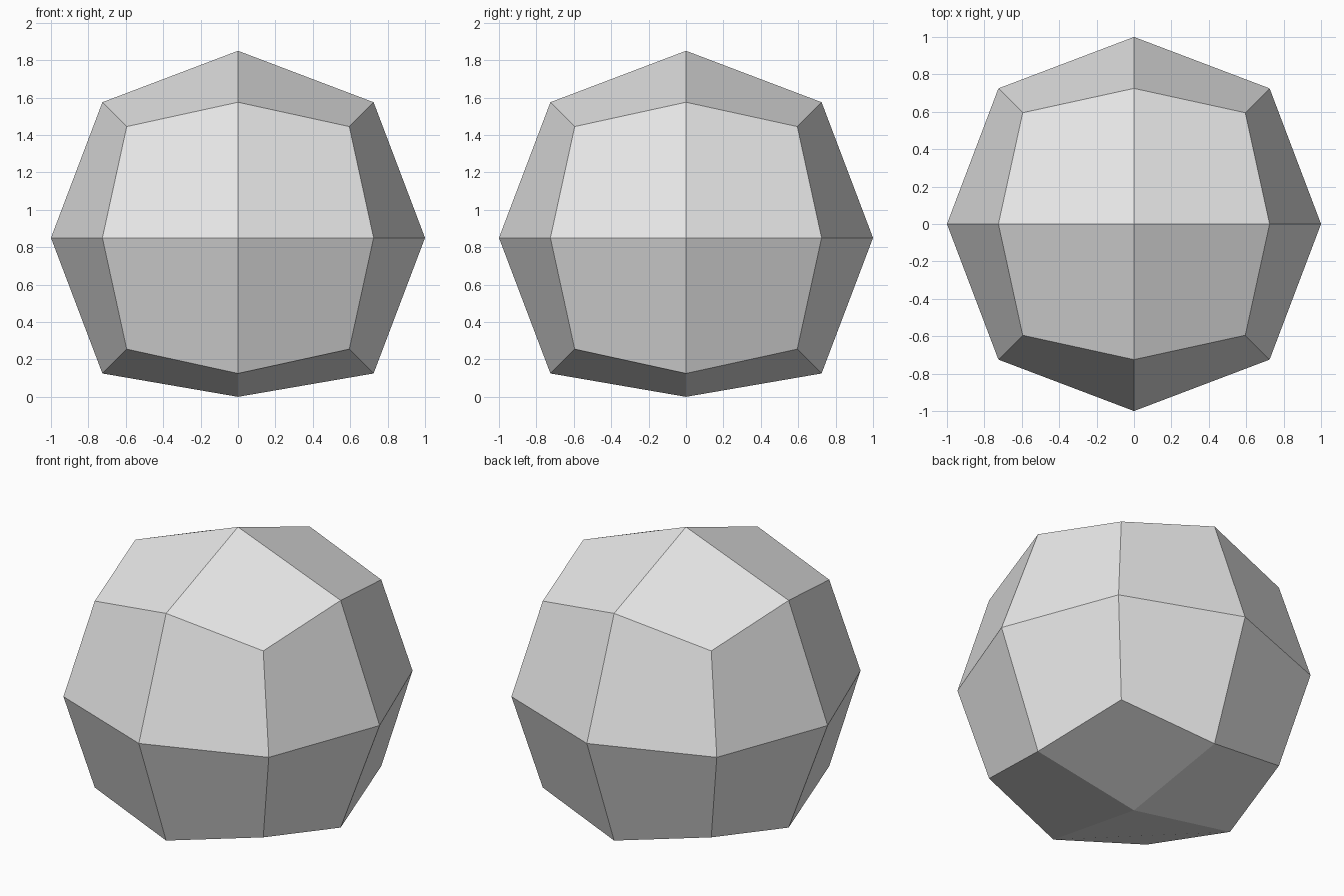
import bpy
import bmesh
from mathutils import Vector

default = bpy.data.objects.get("Cube")
if default:
    bpy.data.objects.remove(default, do_unlink=True)

CENTRE_HEIGHT = 0.85
# Offset along each axis for face centres, edge midpoints and corners
OFFSET = {1: 1.0, 2: 0.725, 3: 0.595}

# Plain grey material
grey = bpy.data.materials.new("light_grey")
grey.use_nodes = True
colour = (0.8, 0.8, 0.8, 1.0)
grey.diffuse_color = colour
grey.node_tree.nodes["Principled BSDF"].inputs["Base Color"].default_value = colour

# Faceted ball: a cube split once per edge, then rounded out
bm = bmesh.new()
bmesh.ops.create_cube(bm, size=2.0)
bmesh.ops.subdivide_edges(bm, edges=bm.edges[:], cuts=1, use_grid_fill=True)
for vert in bm.verts:
    signs = [round(c) for c in vert.co]
    vert.co = Vector(signs) * OFFSET[sum(map(abs, signs))]
    # Flattened underside, resting on the ground
    vert.co.z = max(vert.co.z, -CENTRE_HEIGHT) + CENTRE_HEIGHT
bmesh.ops.recalc_face_normals(bm, faces=bm.faces[:])

mesh = bpy.data.meshes.new("faceted_ball")
bm.to_mesh(mesh)
bm.free()
mesh.materials.append(grey)
ball = bpy.data.objects.new("faceted_ball", mesh)
bpy.context.collection.objects.link(ball)
